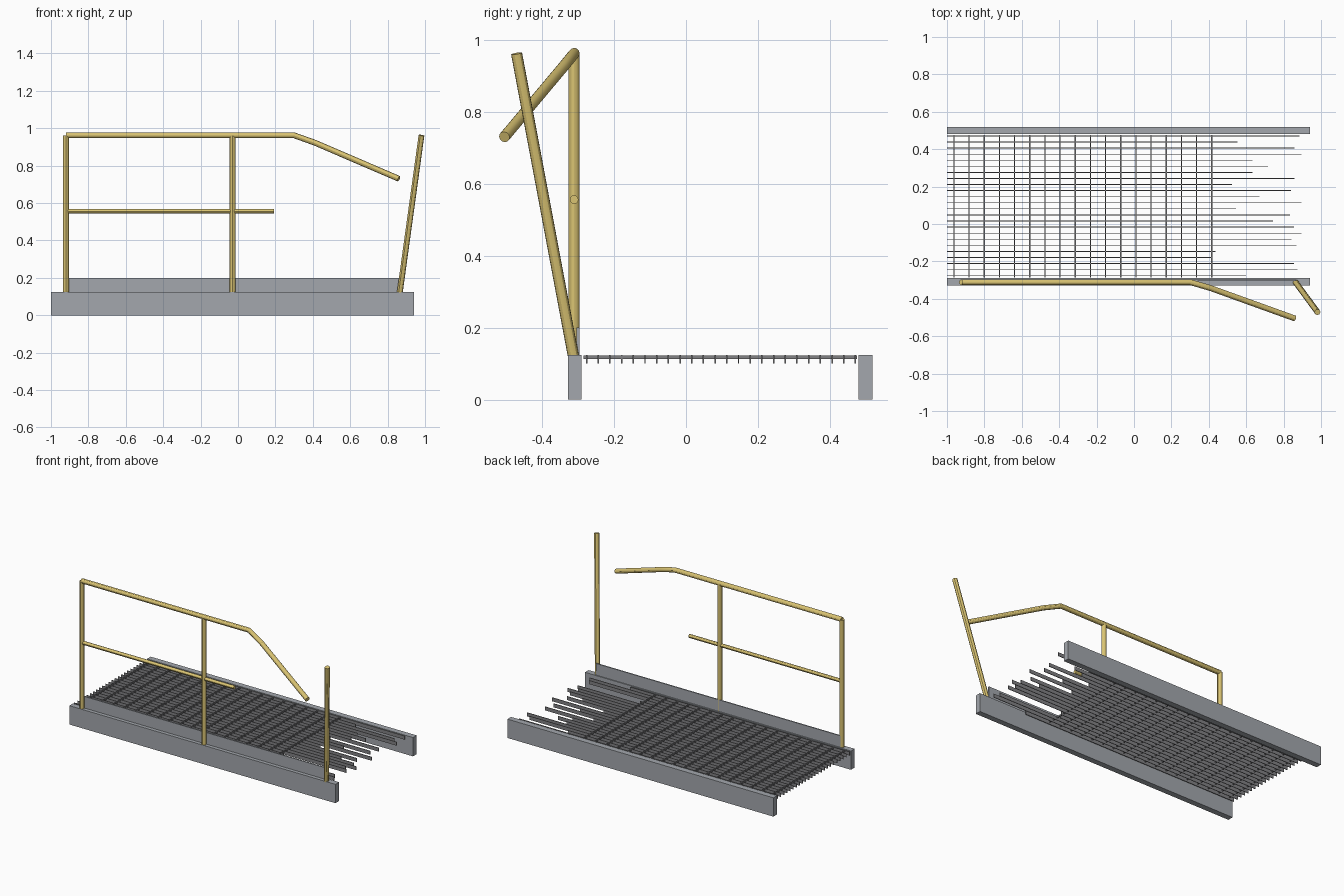
import bpy

if "Cube" in bpy.data.objects:
    bpy.data.objects.remove(bpy.data.objects["Cube"])


def material(name, color):
    m = bpy.data.materials.new(name)
    m.diffuse_color = (*color, 1)
    m.use_nodes = True
    m.node_tree.nodes["Principled BSDF"].inputs["Base Color"].default_value = m.diffuse_color
    return m


YELLOW = material("yellow_paint", (0.70, 0.55, 0.17))
STEEL = material("steel", (0.37, 0.39, 0.42))
DARK = material("dark_steel", (0.22, 0.22, 0.23))


def boxes(name, spans, mat):
    """One object made of axis-aligned boxes, each (x0, x1, y0, y1, z0, z1)."""
    verts, faces = [], []
    for x0, x1, y0, y1, z0, z1 in spans:
        b = len(verts)
        verts += [(x, y, z) for z in (z0, z1)
                  for x, y in ((x0, y0), (x1, y0), (x1, y1), (x0, y1))]
        faces += [[b + 3, b + 2, b + 1, b], [b + 4, b + 5, b + 6, b + 7]]
        faces += [[b + i, b + (i + 1) % 4, b + 4 + (i + 1) % 4, b + 4 + i] for i in range(4)]
    me = bpy.data.meshes.new(name)
    me.from_pydata(verts, [], faces)
    me.materials.append(mat)
    ob = bpy.data.objects.new(name, me)
    bpy.context.collection.objects.link(ob)
    return ob


def pipe(name, points, radius):
    """Round capped tube along a polyline."""
    cu = bpy.data.curves.new(name, 'CURVE')
    cu.dimensions = '3D'
    cu.bevel_depth = radius
    cu.bevel_resolution = 4
    cu.use_fill_caps = True
    sp = cu.splines.new('POLY')
    sp.points.add(len(points) - 1)
    for p, co in zip(sp.points, points):
        p.co = (*co, 1)
    cu.materials.append(YELLOW)
    ob = bpy.data.objects.new(name, cu)
    bpy.context.collection.objects.link(ob)
    bpy.ops.object.select_all(action='DESELECT')
    ob.select_set(True)
    bpy.context.view_layer.objects.active = ob
    bpy.ops.object.convert(target='MESH')
    bpy.ops.object.shade_smooth_by_angle()


# Side beams and toe plate
boxes("front_stringer", [(-1, 0.94, -0.328, -0.29, 0, 0.124)], STEEL)
boxes("back_stringer", [(-1, 0.94, 0.48, 0.518, 0, 0.124)], STEEL)
boxes("toe_plate", [(-0.92, 0.865, -0.304, -0.296, 0.12, 0.2)], STEEL)

# Grating: bearing bars with torn right ends, back to front
ends = [0.885, 0.553, 0.857, 0.896, 0.633, 0.716, 0.633, 0.857, 0.524, 0.84, 0.67, 0.896,
        0.545, 0.833, 0.743, 0.855, 0.896, 0.842, 0.87, 0.435, 0.415, 0.855, 0.873, 0.6]
bars = []
for i, x1 in enumerate(ends):
    y = 0.471 - i * 0.0325
    bars.append((-1, x1, y - 0.002, y + 0.002, 0.1, 0.124))
boxes("bearing_bars", bars, DARK)

# Grating: cross bars
cross = []
for i in range(18):
    x = -0.963 + i * 0.0811
    cross.append((x - 0.003, x + 0.003, -0.285, 0.475, 0.113, 0.123))
boxes("cross_bars", cross, DARK)

# Handrail, bent outward and down at its broken end
Y = -0.311
pipe("top_rail", [(-0.92, Y, 0.962), (0.3, Y, 0.962), (0.41, -0.343, 0.923),
                  (0.86, -0.505, 0.73)], 0.0155)
pipe("mid_rail", [(-0.92, Y, 0.556), (0.193, Y, 0.556)], 0.012)

# Posts, the last one knocked askew
pipe("left_post", [(-0.92, Y, 0.12), (-0.92, Y, 0.962)], 0.0155)
pipe("middle_post", [(-0.03, Y, 0.12), (-0.03, Y, 0.962)], 0.0155)
pipe("leaning_post", [(0.865, -0.313, 0.12), (0.981, -0.471, 0.962)], 0.0155)
